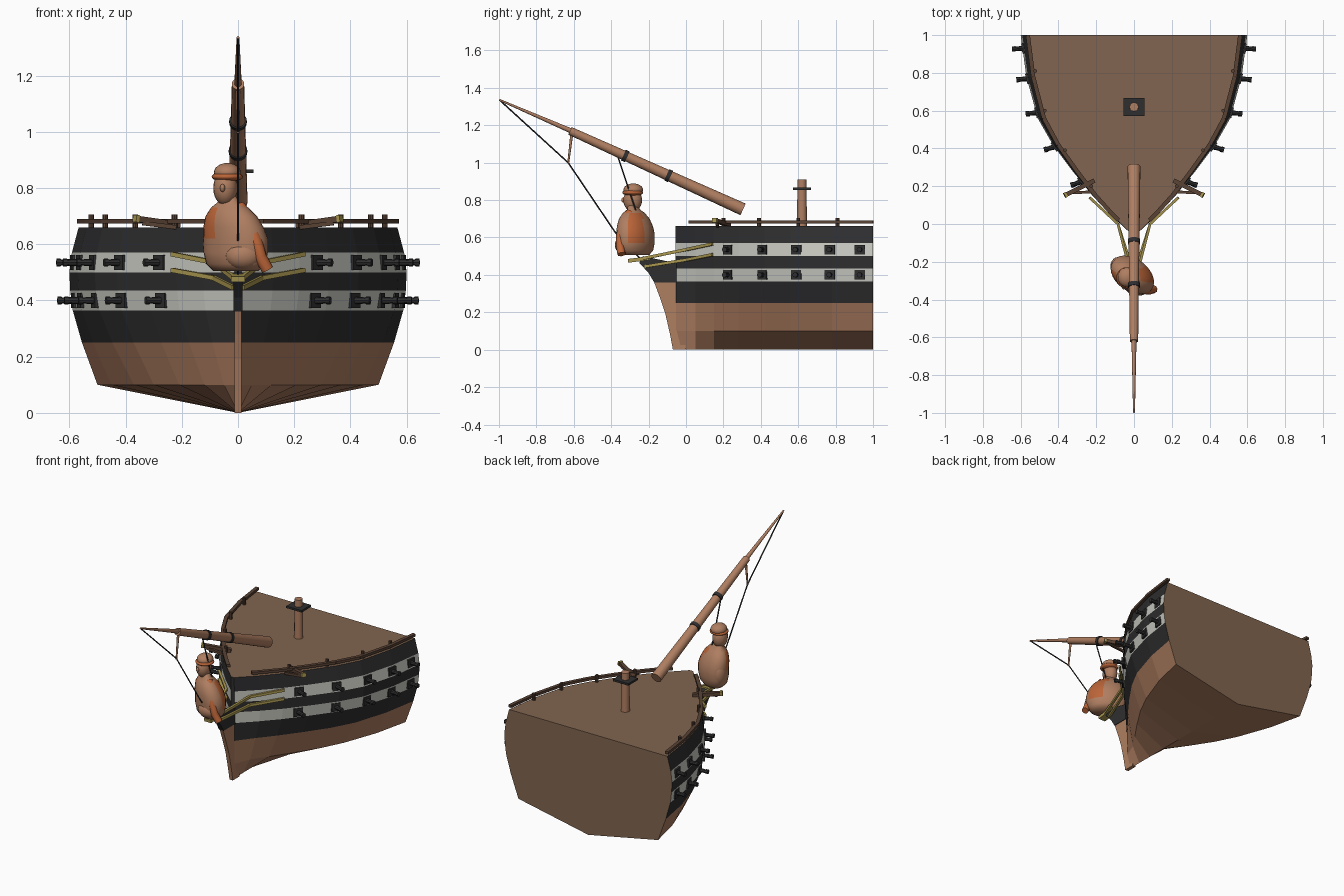
import bpy, bmesh, math
from mathutils import Vector, Matrix

old = bpy.data.objects.get("Cube")
if old:
    bpy.data.objects.remove(old)


def material(name, r, g, b):
    m = bpy.data.materials.new(name)
    m.use_nodes = True
    m.diffuse_color = (r, g, b, 1)
    bsdf = next(n for n in m.node_tree.nodes if n.type == 'BSDF_PRINCIPLED')
    bsdf.inputs["Base Color"].default_value = (r, g, b, 1)
    return m


WOOD = material("warm wood", 0.43, 0.21, 0.12)
DECK = material("deck brown", 0.22, 0.13, 0.08)
DARK = material("dark timber", 0.10, 0.055, 0.035)
BLACK = material("black paint", 0.028, 0.028, 0.03)
WHITE = material("white paint", 0.60, 0.60, 0.55)
GOLD = material("gilding", 0.40, 0.31, 0.08)
ORANGE = material("orange cloth", 0.50, 0.13, 0.04)


def finish(bm, name, mats, smooth=False):
    bmesh.ops.recalc_face_normals(bm, faces=bm.faces)
    me = bpy.data.meshes.new(name)
    bm.to_mesh(me)
    bm.free()
    for m in mats:
        me.materials.append(m)
    if smooth:
        me.polygons.foreach_set("use_smooth", [True] * len(me.polygons))
    ob = bpy.data.objects.new(name, me)
    bpy.context.collection.objects.link(ob)
    return ob


def aim(a, b):
    """Matrix centred between two points with z along them."""
    d = b - a
    x = Vector((0, 0, 1)).cross(d)
    x = x.normalized() if x.length > 1e-5 else Vector((1, 0, 0))
    z = d.normalized()
    rot = Matrix((x, z.cross(x), z)).transposed().to_4x4()
    return Matrix.Translation((a + b) / 2) @ rot, d.length


def rod(name, a, b, r, r2=None, mat=WOOD, sides=12):
    m, n = aim(Vector(a), Vector(b))
    bm = bmesh.new()
    bmesh.ops.create_cone(bm, cap_ends=True, segments=sides, radius1=r,
                          radius2=r if r2 is None else r2, depth=n, matrix=m)
    ob = finish(bm, name, [mat])
    for p in ob.data.polygons:
        p.use_smooth = len(p.vertices) == 4 and sides > 8
    return ob


def beam(name, a, b, w, h, mat):
    m, n = aim(Vector(a), Vector(b))
    bm = bmesh.new()
    bmesh.ops.create_cube(bm, size=1, matrix=m @ Matrix.Diagonal((w, h, n, 1)))
    return finish(bm, name, [mat])


def ball(name, at, scale, mat):
    bm = bmesh.new()
    bmesh.ops.create_uvsphere(bm, u_segments=20, v_segments=12, radius=1,
                              matrix=Matrix.Translation(at) @ Matrix.Diagonal((*scale, 1)))
    return finish(bm, name, [mat], True)


def interp(xs, ys, x):
    for i in range(len(xs) - 1):
        if x <= xs[i + 1]:
            t = (x - xs[i]) / (xs[i + 1] - xs[i])
            return ys[i] + (ys[i + 1] - ys[i]) * t
    return ys[-1]


# Hull lines: stations along y, half widths at the chine and at the widest level
STATIONS = [-0.055, 0.05, 0.15, 0.28, 0.42, 0.56, 0.78, 1.0]
CHINE = [0.01, 0.05, 0.12, 0.21, 0.30, 0.37, 0.45, 0.50]
WIDEST = [0.012, 0.125, 0.22, 0.325, 0.43, 0.51, 0.57, 0.60]
LEVELS = [0.10, 0.25, 0.365, 0.435, 0.50, 0.57, 0.66]
FULLNESS = [0, 0.55, 0.88, 0.97, 1, 1, 1]
TUMBLEHOME = [1, 1, 1, 1, 1, 0.985, 0.945]


def half_width(y, z):
    c, w = interp(STATIONS, CHINE, y), interp(STATIONS, WIDEST, y)
    return (c + (w - c) * interp(LEVELS, FULLNESS, z)) * interp(LEVELS, TUMBLEHOME, z)


# Hull with painted strakes, flat deck and cut-off stern
bm = bmesh.new()
rings = []
for y in STATIONS:
    side = [(half_width(y, z), y, z) for z in LEVELS]
    loop = [(-x, y, z) for x, y, z in reversed(side)] + [(0, y, 0)] + side
    rings.append([bm.verts.new(p) for p in loop])
strakes = [0, 0, 2, 3, 2, 3, 2]
bands = strakes[::-1] + strakes + [1]
count = len(rings[0])
for a, b in zip(rings, rings[1:]):
    for i in range(count):
        j = (i + 1) % count
        bm.faces.new((a[i], a[j], b[j], b[i])).material_index = bands[i]
bm.faces.new(rings[0]).material_index = 2
bm.faces.new(rings[-1]).material_index = 1
finish(bm, "hull", [WOOD, DECK, BLACK, WHITE])


# Stem and beak, in two painted pieces
def slab(name, outline, half, mat):
    bm = bmesh.new()
    f = bm.faces.new([bm.verts.new((-half, y, z)) for y, z in outline])
    ext = bmesh.ops.extrude_face_region(bm, geom=[f])
    moved = [v for v in ext["geom"] if isinstance(v, bmesh.types.BMVert)]
    bmesh.ops.translate(bm, verts=moved, vec=(2 * half, 0, 0))
    return finish(bm, name, [mat])


slab("stem", [(0, 0), (-0.07, 0), (-0.085, 0.08), (-0.11, 0.19), (-0.14, 0.28),
              (-0.17, 0.36), (-0.04, 0.36)], 0.012, WOOD)
slab("beak", [(-0.04, 0.36), (-0.17, 0.36), (-0.20, 0.41), (-0.25, 0.465),
              (-0.23, 0.50), (-0.04, 0.46)], 0.016, BLACK)
beam("figure_platform", (0, -0.31, 0.475), (0, -0.19, 0.49), 0.05, 0.02, GOLD)

# Everything mirrored on both sides of the hull
for s, label in ((1, "left"), (-1, "right")):
    # Gun ports and barrels on both white strakes
    for row, z in (("lower", 0.40), ("upper", 0.535)):
        for y in (0.225, 0.41, 0.59, 0.77, 0.93):
            slope = (half_width(y + 0.03, z) - half_width(y - 0.03, z)) / 0.06
            out = Vector((s, -slope, 0)).normalized()
            p = Vector((s * half_width(y, z), y, z))
            gun = Vector((s, -slope * 0.45, 0)).normalized()
            beam(f"{row}_port_{label}", p - out * 0.01, p + out * 0.008, 0.055, 0.052, BLACK)
            rod(f"{row}_barrel_{label}", p, p + gun * 0.055, 0.014, 0.01, BLACK, 8)
            rod(f"{row}_muzzle_{label}", p + gun * 0.045, p + gun * 0.06, 0.014, None, BLACK, 8)

    # Top rail on short posts
    path = [Vector((s * (half_width(y, 0.66) - 0.005), y, 0.682))
            for y in [0.02] + STATIONS[1:]]
    for a, b in zip(path, path[1:]):
        beam(f"rail_{label}", a, b, 0.022, 0.016, DARK)
    for y in (0.2, 0.39, 0.6, 0.81):
        x = s * (half_width(y, 0.66) - 0.02)
        rod(f"rail_post_{label}", (x, y, 0.655), (x, y, 0.705), 0.01, None, DARK, 8)

    # Anchor beam with gilded end and a brace below
    beam(f"anchor_beam_{label}", (s * 0.21, 0.23, 0.668), (s * 0.36, 0.155, 0.69), 0.024, 0.022, DARK)
    beam(f"anchor_beam_cap_{label}", (s * 0.357, 0.157, 0.69), (s * 0.368, 0.151, 0.692), 0.028, 0.026, GOLD)
    beam(f"anchor_brace_{label}", (s * 0.22, 0.17, 0.66), (s * 0.34, 0.165, 0.675), 0.015, 0.015, DARK)

    # Gilded head rails sweeping from the beak to the bow
    for name, pts in (
            ("upper", [(0.015, -0.27, 0.48), (0.085, 0.0, 0.535), (0.235, 0.14, 0.565)]),
            ("lower", [(0.015, -0.22, 0.445), (0.085, 0.0, 0.48), (0.235, 0.14, 0.508)])):
        pts = [(s * x, y, z) for x, y, z in pts]
        for a, b in zip(pts, pts[1:]):
            beam(f"{name}_head_rail_{label}", a, b, 0.014, 0.016, GOLD)

# Mast stump with its top plate
rod("mast", (0, 0.62, 0.64), (0, 0.62, 0.91), 0.027, 0.024)
beam("mast_plate", (0, 0.62, 0.853), (0, 0.62, 0.866), 0.11, 0.096, BLACK)

# Bowsprit, extension boom, iron bands and strut
low, high = Vector((0, 0.305, 0.75)), Vector((0, -0.62, 1.17))
rod("bowsprit", low, high, 0.034, 0.022, WOOD, 16)
rod("boom", (0, -0.58, 1.155), (0, -0.998, 1.336), 0.014, 0.005)
for t in (0.43, 0.68):
    c, d = low.lerp(high, t), (high - low).normalized() * 0.011
    rod("bowsprit_band", c - d, c + d, 0.036 - 0.007 * t, None, BLACK, 16)
rod("strut", (0, -0.61, 1.16), (0, -0.63, 0.995), 0.008, 0.005)

# Standing ropes
stays = [(0, -0.997, 1.335), (0, -0.63, 1.0), (0, -0.38, 0.63), (0, -0.22, 0.46)]
for a, b in zip(stays, stays[1:]):
    rod("stay", a, b, 0.004, None, BLACK, 6)
rod("inner_stay", (0, -0.37, 1.05), (0, -0.22, 0.60), 0.004, None, BLACK, 6)

# Figurehead torso: turned oval rings, with cloth patches chosen by position
bm = bmesh.new()
turn = Matrix.Rotation(math.radians(-37), 3, 'Z')
rings = []
for z, k in ((0.505, 0.7), (0.53, 0.92), (0.57, 1), (0.62, 1), (0.66, 0.94),
             (0.70, 0.8), (0.73, 0.58), (0.75, 0.33), (0.78, 0.24)):
    lean = max(0, z - 0.62) * 0.2
    ring = []
    for i in range(28):
        a = math.tau * i / 28
        p = turn @ Vector((0.128 * k * math.cos(a), 0.085 * k * math.sin(a), 0))
        ring.append(bm.verts.new(p + Vector((-0.008 - lean, -0.27 - lean * 0.4, z))))
    rings.append(ring)
for a, b in zip(rings, rings[1:]):
    for i in range(28):
        j = (i + 1) % 28
        bm.faces.new((a[i], a[j], b[j], b[i]))
bm.faces.new(rings[0])
bm.faces.new(rings[-1])
bmesh.ops.recalc_face_normals(bm, faces=bm.faces)
for f in bm.faces:
    c, n = f.calc_center_median(), f.normal
    flank = n.x > 0.4 and -0.31 < c.y < -0.23 and 0.59 < c.z < 0.74
    shoulder = c.x < -0.075 and n.y < 0.1 and 0.62 < c.z < 0.74
    f.material_index = int(flank or shoulder)
finish(bm, "figure_torso", [WOOD, ORANGE], True)

# Figurehead arms, head and cap
ball("figure_forearm", (0.02, -0.335, 0.56), (0.065, 0.045, 0.05), WOOD)
ball("figure_arm", (-0.085, -0.225, 0.60), (0.04, 0.05, 0.08), WOOD)
ball("figure_head", (-0.045, -0.285, 0.80), (0.043, 0.05, 0.062), WOOD)
ball("figure_nose", (-0.055, -0.334, 0.80), (0.009, 0.012, 0.014), WOOD)
ball("figure_cap", (-0.038, -0.282, 0.855), (0.048, 0.052, 0.034), WOOD)
ball("figure_cap_brim", (-0.038, -0.285, 0.84), (0.056, 0.056, 0.018), ORANGE)

# Cloth sash over the shoulder
cu = bpy.data.curves.new("sash", 'CURVE')
cu.dimensions = '3D'
cu.bevel_depth = 0.022
cu.bevel_resolution = 2
cu.use_fill_caps = True
sp = cu.splines.new('POLY')
points = [(0.005, -0.30, 0.735), (0.04, -0.335, 0.68), (0.065, -0.352, 0.61),
          (0.08, -0.352, 0.555), (0.105, -0.345, 0.51)]
sp.points.add(len(points) - 1)
for q, p in zip(sp.points, points):
    q.co = (*p, 1)
cu.materials.append(ORANGE)
bpy.context.collection.objects.link(bpy.data.objects.new("figure_sash", cu))
